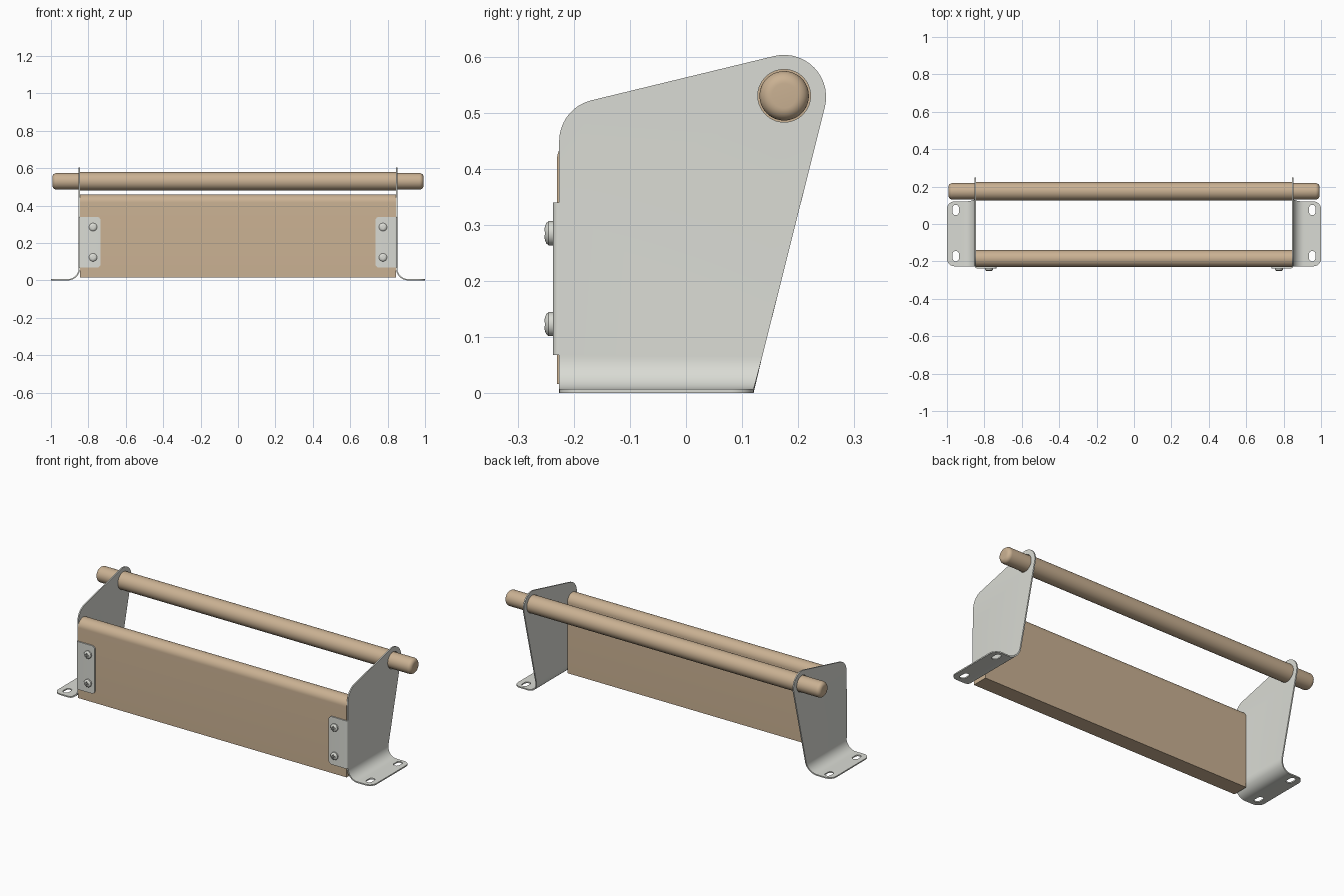
import bpy, bmesh, math
from math import sin, cos, pi
from mathutils import Vector, Matrix

cube = bpy.data.objects.get("Cube")
if cube:
    bpy.data.objects.remove(cube, do_unlink=True)


def material(name, rgb):
    m = bpy.data.materials.new(name)
    m.use_nodes = True
    m.diffuse_color = (*rgb, 1)
    m.node_tree.nodes["Principled BSDF"].inputs["Base Color"].default_value = (*rgb, 1)
    return m


WOOD = material("light wood", (0.59, 0.44, 0.29))
METAL = material("pale grey metal", (0.70, 0.71, 0.66))


def finish(bm, name, mat):
    bmesh.ops.remove_doubles(bm, verts=bm.verts, dist=1e-5)
    bmesh.ops.recalc_face_normals(bm, faces=bm.faces)
    me = bpy.data.meshes.new(name)
    bm.to_mesh(me)
    bm.free()
    ob = bpy.data.objects.new(name, me)
    me.materials.append(mat)
    bpy.context.collection.objects.link(ob)
    return ob


def select(ob):
    bpy.ops.object.select_all(action='DESELECT')
    ob.select_set(True)
    bpy.context.view_layer.objects.active = ob


def smooth(ob):
    select(ob)
    bpy.ops.object.shade_smooth_by_angle(angle=math.radians(35))


def rounded(corners, steps=10):
    """Outline from (u, v, radius) corners, each filleted."""
    out = []
    for i, (u, v, r) in enumerate(corners):
        p = Vector((u, v))
        if r == 0:
            out.append(p)
            continue
        a = (Vector(corners[i - 1][:2]) - p).normalized()
        b = (Vector(corners[(i + 1) % len(corners)][:2]) - p).normalized()
        half = a.angle(b) / 2
        centre = p + (a + b).normalized() * (r / sin(half))
        start = p + a * (r / math.tan(half)) - centre
        end = p + b * (r / math.tan(half)) - centre
        sweep = start.angle_signed(end)
        for k in range(steps + 1):
            out.append(centre + Matrix.Rotation(-sweep * k / steps, 2) @ start)
    return out


def oval(u, v, r, stretch=0, n=32):
    return [Vector((u + r * cos(2 * pi * (k + .5) / n),
                    v + r * sin(2 * pi * (k + .5) / n)
                    + math.copysign(stretch, sin(2 * pi * (k + .5) / n))))
            for k in range(n)]


def sheet(bm, loops, place, normal):
    """Fill an outline with holes as a flat sheet."""
    edges = []
    for loop in loops:
        vs = [bm.verts.new(place(p)) for p in loop]
        edges += [bm.edges.new((vs[i - 1], vs[i])) for i in range(len(vs))]
    bmesh.ops.triangle_fill(bm, use_beauty=True, edges=edges, normal=normal)


def strip(bm, rows):
    """Bridge a list of two-point rows with quads."""
    rows = [[bm.verts.new(p) for p in row] for row in rows]
    for (a, b), (c, d) in zip(rows, rows[1:]):
        bm.faces.new((a, b, d, c))


def lathe(profile, name, mat, origin, axis, n=48):
    """Spin (distance along axis, radius) points about the axis."""
    bm = bmesh.new()
    axis = Vector(axis)
    side = Vector((0, 0, 1))
    vs = [bm.verts.new(Vector(origin) + axis * d + side * r) for d, r in profile]
    edges = [bm.edges.new(pair) for pair in zip(vs, vs[1:])]
    bmesh.ops.spin(bm, geom=vs + edges, cent=origin, axis=axis,
                   angle=2 * pi, steps=n, use_duplicate=False)
    ob = finish(bm, name, mat)
    smooth(ob)
    return ob


# Shared dimensions
PLATE_X, THICK, BEND = 0.848, 0.007, 0.062
FRONT, TAB_Y, TAB_LOW, TAB_HIGH = -0.226, -0.2335, 0.068, 0.34
BASE = THICK / 2
RAIL_Y, RAIL_Z = 0.175, 0.53


def back_edge(z):
    return 0.1195 + 0.251 * z


def bracket(s, name):
    bm = bmesh.new()
    low = BASE + BEND
    # Upright side plate with the rail hole
    outline = rounded([(FRONT, low, 0), (FRONT, TAB_LOW, 0), (FRONT, TAB_HIGH, 0),
                       (FRONT, 0.508, 0.075), (0.2777, 0.630, 0.075),
                       (back_edge(low), low, 0)], 14)
    sheet(bm, [outline, oval(RAIL_Y, RAIL_Z, 0.047, n=48)],
          lambda p: (s * PLATE_X, p.x, p.y), (1, 0, 0))
    # Curved bend into the foot
    rows = []
    for k in range(13):
        a = pi / 2 * k / 12
        x, z = PLATE_X + BEND * (1 - cos(a)), BASE + BEND * (1 - sin(a))
        rows.append([(s * x, FRONT, z), (s * x, back_edge(z), z)])
    strip(bm, rows)
    # Foot with two slots
    inner, rear = PLATE_X + BEND, back_edge(BASE)
    foot = rounded([(inner, FRONT, 0), (inner, rear, 0),
                    (1, rear, 0.04), (1, FRONT, 0.04)])
    sheet(bm, [foot] + [oval(0.953, y, 0.017, 0.011) for y in (0.075, -0.172)],
          lambda p: (s * p.x, p.y, BASE), (0, 0, 1))
    # Front tab folded in across the board
    r = FRONT - TAB_Y
    rows = []
    for k in range(6):
        a = pi / 2 * k / 5
        x, y = PLATE_X - r * (1 - cos(a)), FRONT - r * sin(a)
        rows.append([(s * x, y, TAB_LOW), (s * x, y, TAB_HIGH)])
    strip(bm, rows)
    tab = rounded([(PLATE_X - r, TAB_LOW, 0), (PLATE_X - r, TAB_HIGH, 0),
                   (0.735, TAB_HIGH, 0.02), (0.735, TAB_LOW, 0.02)])
    sheet(bm, [tab], lambda p: (s * p.x, TAB_Y, p.y), (0, 1, 0))
    ob = finish(bm, name, METAL)
    mod = ob.modifiers.new("sheet thickness", 'SOLIDIFY')
    mod.thickness, mod.offset = THICK, 0
    select(ob)
    bpy.ops.object.modifier_apply(modifier=mod.name)
    smooth(ob)


def screw(x, z, name):
    y = TAB_Y - THICK / 2
    head = lathe([(-0.004, 0), (-0.004, 0.0215), (0.008, 0.0215), (0.012, 0.018),
                  (0.0145, 0.012), (0.0155, 0.006), (0.0155, 0)],
                 name, METAL, (x, y, z), (0, -1, 0), 32)
    # Cross-shaped drive recess
    for size in ((0.024, 0.016, 0.006), (0.006, 0.016, 0.024)):
        bm = bmesh.new()
        bmesh.ops.create_cube(bm, size=1, matrix=Matrix.Translation((x, y - 0.0155, z))
                              @ Matrix.Diagonal((*size, 1)))
        cutter = finish(bm, "recess_cutter", METAL)
        cutter.hide_render = True
        mod = head.modifiers.new("recess", 'BOOLEAN')
        mod.operation, mod.object = 'DIFFERENCE', cutter
        select(head)
        bpy.ops.object.modifier_apply(modifier=mod.name)
        bpy.data.objects.remove(cutter, do_unlink=True)
    smooth(head)


for s, side in ((1, "left"), (-1, "right")):
    bracket(s, side + "_bracket")
    for z, place in ((0.285, "upper"), (0.123, "lower")):
        screw(s * 0.775, z, f"{side}_{place}_screw")

# Front board with a fully rounded top edge
bm = bmesh.new()
section = rounded([(-0.23, 0.016, 0), (-0.23, 0.46, 0.0449),
                   (-0.14, 0.46, 0.0449), (-0.14, 0.016, 0)], 12)
face = bm.faces.new([bm.verts.new((-0.844, p.x, p.y)) for p in section])
ext = bmesh.ops.extrude_face_region(bm, geom=[face], use_keep_orig=True)
bmesh.ops.translate(bm, vec=(1.688, 0, 0),
                    verts=[v for v in ext["geom"] if isinstance(v, bmesh.types.BMVert)])
smooth(finish(bm, "front_board", WOOD))

# Round rail, stepped down where it passes through the plates
END, R, ROUND = 0.992, 0.044, 0.022
half = [(END, 0)]
half += [(END - ROUND + ROUND * cos(a), R - ROUND + ROUND * sin(a))
         for a in (pi / 2 * k / 8 for k in range(9))]
half += [(0.844, R), (0.844, 0.049)]
lathe([(-d, r) for d, r in half] + half[::-1], "round_rail", WOOD,
      (0, RAIL_Y, RAIL_Z), (1, 0, 0))
